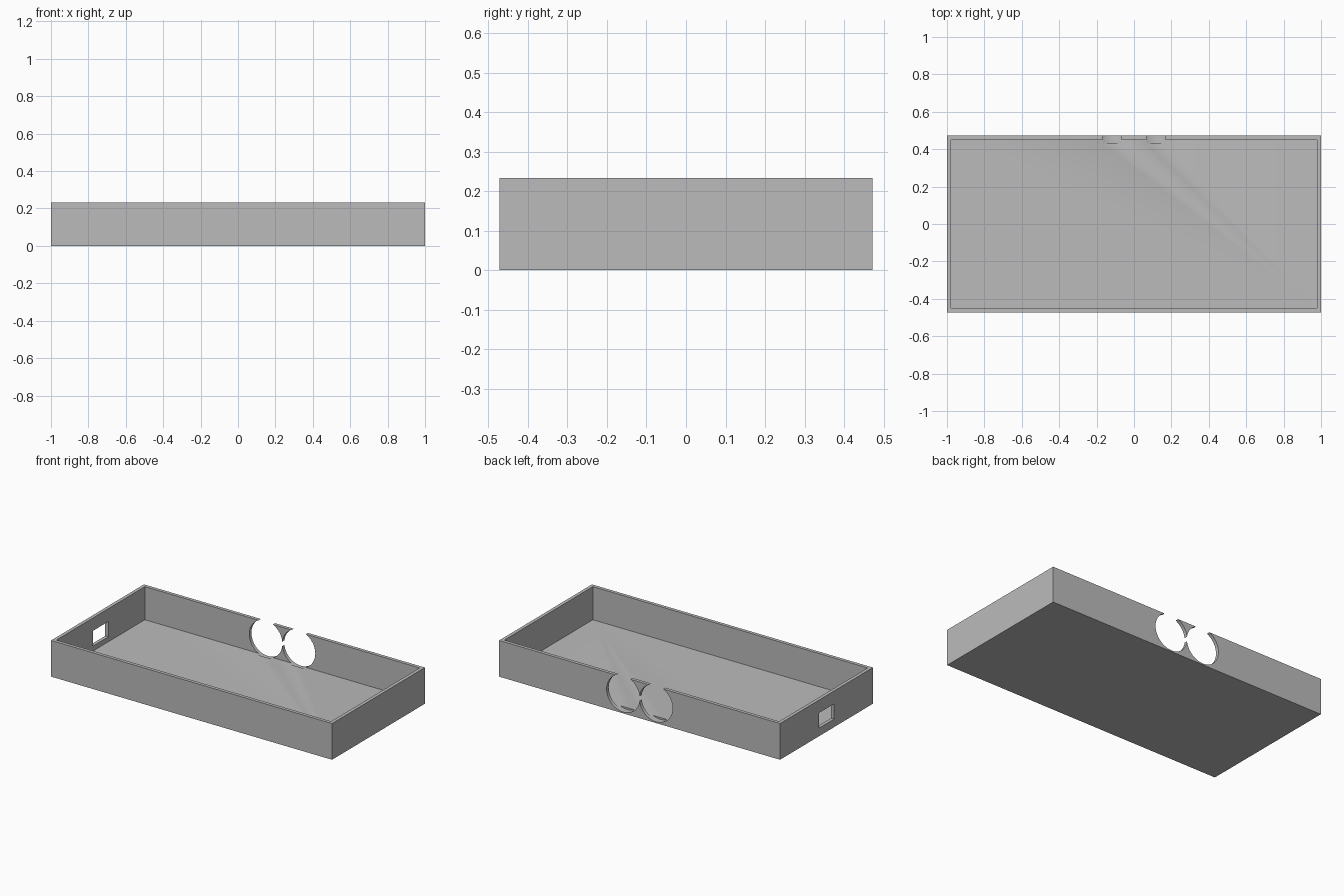
import bpy
import math

if "Cube" in bpy.data.objects:
    bpy.data.objects.remove(bpy.data.objects["Cube"], do_unlink=True)

LENGTH, WIDTH, HEIGHT = 2.0, 0.944, 0.233
WALL, FLOOR = 0.022, 0.02

grey = bpy.data.materials.new("plain grey")
grey.use_nodes = True
grey.diffuse_color = (0.5, 0.5, 0.5, 1)
grey.node_tree.nodes["Principled BSDF"].inputs["Base Color"].default_value = (0.5, 0.5, 0.5, 1)


def box(name, low, high):
    """Box between two opposite corners."""
    centre = [(a + b) / 2 for a, b in zip(low, high)]
    bpy.ops.mesh.primitive_cube_add(size=1, location=centre)
    ob = bpy.context.object
    ob.name = name
    ob.scale = [b - a for a, b in zip(low, high)]
    bpy.ops.object.transform_apply(location=True, rotation=True, scale=True)
    ob.data.materials.append(grey)
    return ob


def cut(target, cutter):
    """Subtract the cutter, then discard it."""
    cutter.hide_render = True
    mod = target.modifiers.new("cut", 'BOOLEAN')
    mod.operation = 'DIFFERENCE'
    mod.solver = 'EXACT'
    mod.object = cutter
    bpy.context.view_layer.objects.active = target
    bpy.ops.object.modifier_apply(modifier=mod.name)
    bpy.data.objects.remove(cutter, do_unlink=True)


# Open tray
hx, hy = LENGTH / 2, WIDTH / 2
tray = box("tray", (-hx, -hy, 0), (hx, hy, HEIGHT))
cut(tray, box("cavity", (WALL - hx, WALL - hy, FLOOR), (hx - WALL, hy - WALL, HEIGHT + 0.1)))

# Twin round openings in the back wall, grazing the floor and the rim
for side in (-1, 1):
    bpy.ops.mesh.primitive_cylinder_add(
        vertices=64, radius=0.118, depth=0.2,
        location=(side * 0.117, 0.43 + 0.1, (HEIGHT + FLOOR) / 2),
        rotation=(math.pi / 2, 0, 0))
    hole = bpy.context.object
    hole.name = "round_cutter"
    hole.data.materials.append(grey)
    cut(tray, hole)

# Rectangular port in the right end wall
cut(tray, box("port_cutter", (-hx - 0.1, -0.078, 0.052), (-hx + 0.1, 0.078, 0.15)))

# Smooth the round bores, keep all edges sharp
bpy.ops.object.select_all(action='DESELECT')
tray.select_set(True)
bpy.context.view_layer.objects.active = tray
bpy.ops.object.shade_smooth_by_angle(angle=math.radians(30))
